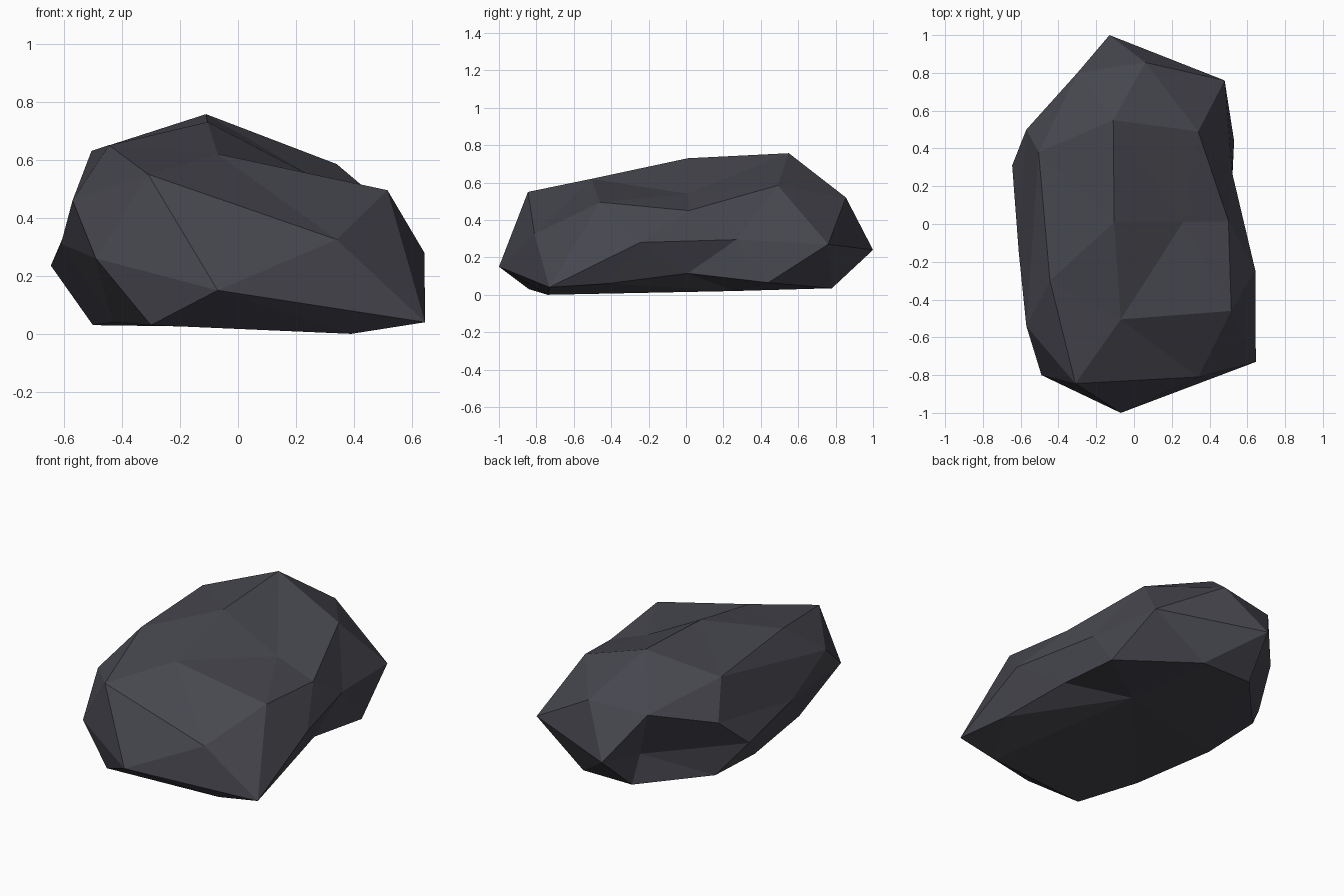
import bpy, bmesh
from mathutils import Vector

if "Cube" in bpy.data.objects:
    bpy.data.objects.remove(bpy.data.objects["Cube"])

# Stone corner points, in bands from the crown down
crown = [(-.11, .55, .757), (-.105, .01, .73), (-.07, -.505, .62), (.26, .01, .54),
         (-.445, -.30, .65), (-.505, .38, .63), (-.31, -.845, .55), (.515, -.46, .495),
         (.50, .015, .45), (.34, .49, .585), (.06, .855, .52)]
girdle = [(-.13, 1.0, .24), (-.30, .80, .50), (-.57, .50, .41), (-.645, .31, .235),
          (-.61, -.15, .31), (-.57, -.54, .46), (-.49, -.80, .26), (-.07, -1.0, .15),
          (.34, -.81, .325), (.645, -.73, .04), (.642, -.245, .28), (.52, .27, .295),
          (.48, .76, .27), (-.20, .73, .21)]
base = [(.53, .44, .065), (.51, .01, .115), (.58, -.42, .06), (.39, -.74, 0),
        (-.30, -.84, .03), (-.43, -.48, .04), (-.50, .05, .03), (-.50, .43, .045),
        (-.18, .78, .035), (.15, .78, .035), (.22, .25, .02)]

# Skin the points on a unit sphere, then move each one to its true place,
# so the shallow hollows stay part of the surface
bm = bmesh.new()
home, vert = {}, {}
for p in crown + girdle + base:
    d = Vector((p[0] / .62, p[1] / .95, (p[2] - .33) / .36)).normalized()
    vert[p] = bm.verts.new(d)
    home[vert[p]] = p
bmesh.ops.convex_hull(bm, input=bm.verts[:])
bmesh.ops.triangulate(bm, faces=bm.faces[:])
for v in bm.verts:
    v.co = home[v]

# Turn the two creases on the front right corner so it bulges outward
front_knee = vert[girdle[8]]
for other in (girdle[10], base[3]):
    edge = bm.edges.get((front_knee, vert[other]))
    if edge:
        bmesh.utils.edge_rotate(edge, True)
bmesh.ops.recalc_face_normals(bm, faces=bm.faces[:])

mesh = bpy.data.meshes.new("rock")
bm.to_mesh(mesh)
bm.free()
mat = bpy.data.materials.new("dark slate grey")
mat.diffuse_color = (.062, .062, .078, 1)
mat.use_nodes = True
mat.node_tree.nodes["Principled BSDF"].inputs["Base Color"].default_value = mat.diffuse_color
mesh.materials.append(mat)
bpy.context.collection.objects.link(bpy.data.objects.new("rock", mesh))
